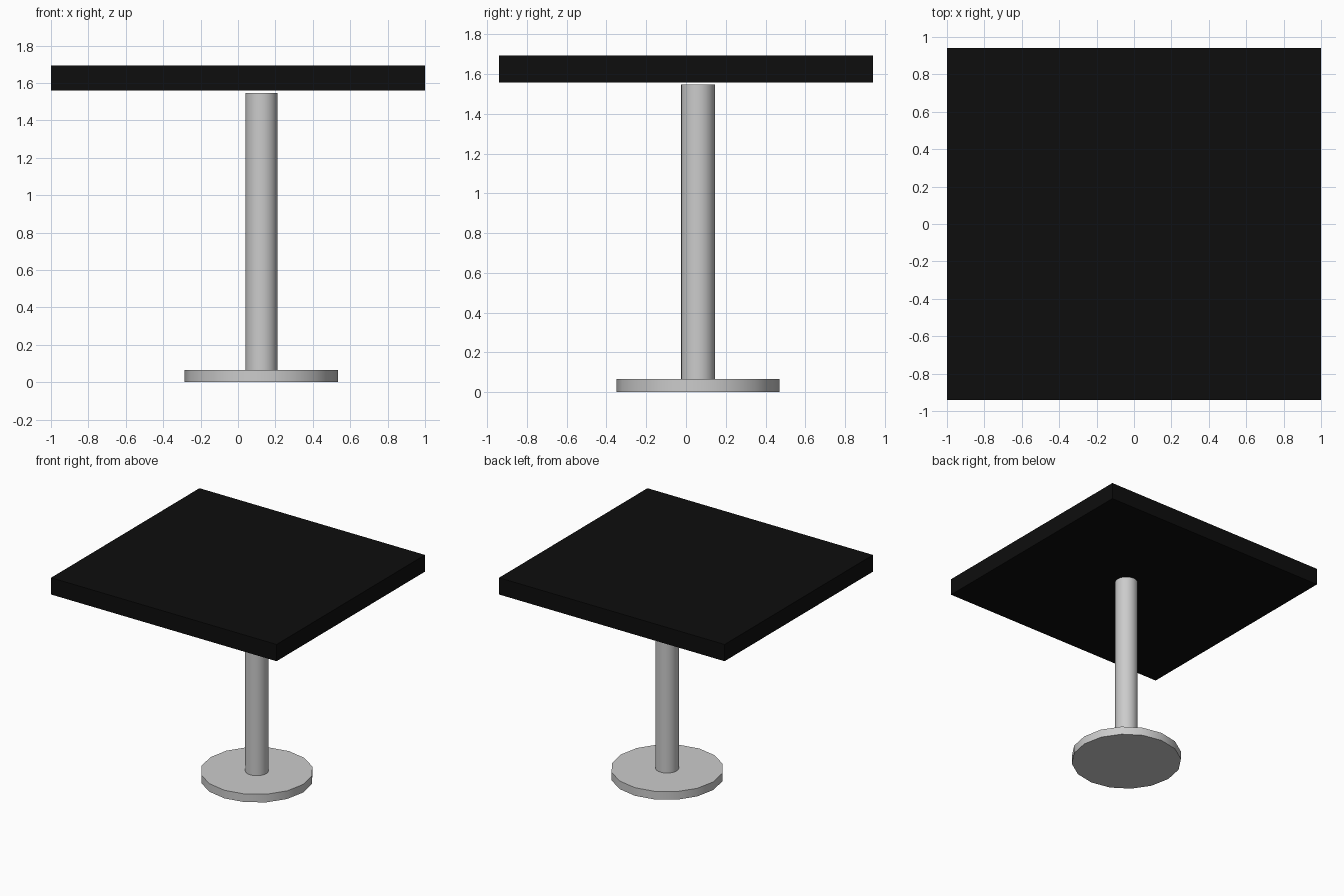
import bpy
from math import radians

if "Cube" in bpy.data.objects:
    bpy.data.objects.remove(bpy.data.objects["Cube"])

PX, PY = 0.125, 0.06   # pedestal axis


def finish(name):
    ob = bpy.context.object
    ob.name = ob.data.name = name
    return ob


def upright(name, radius, z0, z1, sides):
    bpy.ops.mesh.primitive_cylinder_add(vertices=sides, radius=radius, depth=z1 - z0,
                                        location=(PX, PY, (z0 + z1) / 2))
    bpy.ops.object.shade_smooth_by_angle(angle=radians(30))
    return finish(name)


# Round foot plate and column
upright("base_plate", 0.41, 0.0, 0.065, 16)
upright("column", 0.085, 0.065, 1.547, 24)

# Black rectangular top, floating a hair above the column
bpy.ops.mesh.primitive_cube_add(size=1, location=(0, 0, 1.626))
top = finish("table_top")
top.scale = (2.0, 1.88, 0.134)
bpy.ops.object.transform_apply(location=False, rotation=False, scale=True)
black = bpy.data.materials.new("black")
black.diffuse_color = (0.004, 0.004, 0.004, 1)
black.use_nodes = True
black.node_tree.nodes["Principled BSDF"].inputs["Base Color"].default_value = black.diffuse_color
top.data.materials.append(black)
